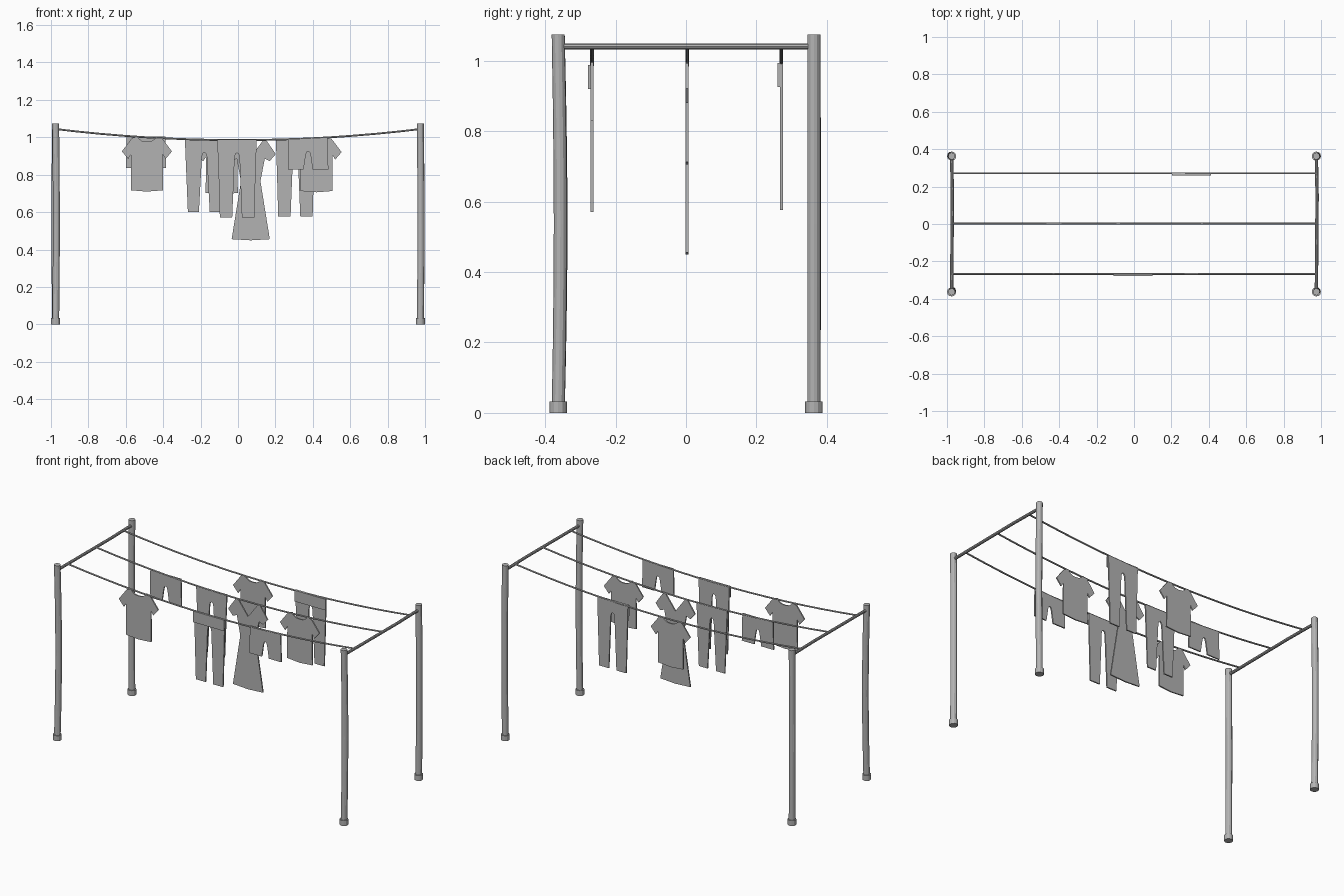
import bpy, bmesh, math
from mathutils import Vector

cube = bpy.data.objects.get("Cube")
if cube:
    bpy.data.objects.remove(cube, do_unlink=True)

grey = bpy.data.materials.new("plain grey")
grey.use_nodes = True
tone = (0.45, 0.45, 0.45, 1)
grey.diffuse_color = tone
grey.node_tree.nodes["Principled BSDF"].inputs["Base Color"].default_value = tone

POST_X, POST_Y, POST_H = 0.975, 0.363, 1.075
BAR_Z = 1.041


def finish(name, bm):
    bmesh.ops.recalc_face_normals(bm, faces=bm.faces)
    mesh = bpy.data.meshes.new(name)
    bm.to_mesh(mesh)
    bm.free()
    mesh.materials.append(grey)
    obj = bpy.data.objects.new(name, mesh)
    bpy.context.collection.objects.link(obj)
    return obj


def tube(name, path, radius, sides):
    """Capped round tube that follows a gently bent path."""
    bm = bmesh.new()
    path = [Vector(p) for p in path]
    direction = (path[-1] - path[0]).normalized()
    turn = direction.to_track_quat('Z', 'Y')
    rings = []
    for p in path:
        ring = []
        for i in range(sides):
            a = 2 * math.pi * i / sides
            ring.append(bm.verts.new(p + turn @ Vector((radius * math.cos(a), radius * math.sin(a), 0))))
        rings.append(ring)
    for low, high in zip(rings, rings[1:]):
        for i in range(sides):
            j = (i + 1) % sides
            bm.faces.new((low[i], low[j], high[j], high[i]))
    bm.faces.new(rings[0])
    bm.faces.new(rings[-1])
    return finish(name, bm)


def line_z(x):
    """Height of the sagging line."""
    return 0.985 + 0.058 * (x / 0.965) ** 2


def garment(name, half, x, y, thick=0.008):
    """Mirror half an outline, hang it from the line and give it thickness."""
    outline = half + [(-dx, dz) for dx, dz in reversed(half) if dx > 0]
    top = line_z(x)
    bm = bmesh.new()
    verts = [bm.verts.new((x + dx, y - thick / 2, top + dz)) for dx, dz in outline]
    face = bm.faces.new(verts)
    out = bmesh.ops.extrude_face_region(bm, geom=[face])
    moved = [g for g in out["geom"] if isinstance(g, bmesh.types.BMVert)]
    bmesh.ops.translate(bm, vec=(0, thick, 0), verts=moved)
    sides = [f for f in bm.faces if len(f.verts) > 4]
    bmesh.ops.triangulate(bm, faces=sides, ngon_method='EAR_CLIP')
    return finish(name, bm)


def legs(length, hem_in, hem_out):
    """Half outline of legwear, from the waist to the crotch."""
    return [(0, 0.003), (0.104, 0.003), (hem_out, -length), (hem_in, -length),
            (0.013, -0.09), (0.008, -0.073), (0, -0.068)]


# Posts with a slight bend, and their feet
bends = {(-1, -1): (0.004, 0.008), (1, -1): (0.003, 0.006),
         (-1, 1): (-0.004, 0.002), (1, 1): (0.004, 0.0)}
for (sx, sy), (bx, by) in bends.items():
    side = ("left" if sx > 0 else "right") + ("_front" if sy < 0 else "_back")
    px, py = sx * POST_X, sy * POST_Y
    path = []
    for i in range(7):
        t = i / 6
        b = math.sin(math.pi * t)
        path.append((px + bx * b, py + by * b, POST_H * t))
    tube(side + "_post", path, 0.0185, 12)
    tube(side + "_foot", [(px, py, 0), (px, py, 0.033)], 0.0245, 12)

# Crossbars joining each pair of posts
for sx, side in ((1, "left"), (-1, "right")):
    x = sx * POST_X
    tube(side + "_crossbar", [(x, -POST_Y, BAR_Z), (x + 0.004, 0.15, BAR_Z), (x, POST_Y, BAR_Z)], 0.009, 10)

# Three sagging lines
ROWS = {"front": -0.267, "middle": 0.003, "back": 0.271}
for row, y in ROWS.items():
    xs = [POST_X * (i / 8 - 1) for i in range(17)]
    tube(row + "_line", [(x, y, line_z(x)) for x in xs], 0.005, 8)

# Garment half outlines, relative to the line
shirt = [(0, -0.023), (0.025, -0.02), (0.045, -0.006), (0.052, 0.004), (0.08, -0.004),
         (0.134, -0.075), (0.1, -0.115), (0.084, -0.09), (0.086, -0.283), (0, -0.29)]
dress = [(0, -0.09), (0.07, 0.004), (0.085, -0.004), (0.134, -0.075), (0.102, -0.112),
         (0.075, -0.1), (0.052, -0.22), (0.102, -0.53), (0, -0.536)]
shorts = legs(0.165, 0.024, 0.108)
short_trousers = legs(0.386, 0.029, 0.088)
trousers = legs(0.415, 0.026, 0.092)
flap = [(0.105, 0.003), (0.105, -0.065)]

# Front row
front, middle, back = ROWS.values()
garment("front_shirt", shirt, -0.487, front)
garment("front_trousers", trousers, -0.005, front)
garment("front_trousers_fold", flap, -0.005, front - 0.007)
garment("front_shorts", shorts, 0.375, front)

# Middle row
garment("middle_shorts", shorts, -0.492, middle)
garment("middle_trousers", short_trousers, -0.18, middle)
garment("dress", dress, 0.068, middle)
garment("middle_shirt", shirt, 0.42, middle)

# Back row
garment("back_shirt", shirt, -0.087, back)
garment("back_trousers", trousers, 0.307, back)
garment("back_trousers_fold", flap, 0.307, back - 0.007)
